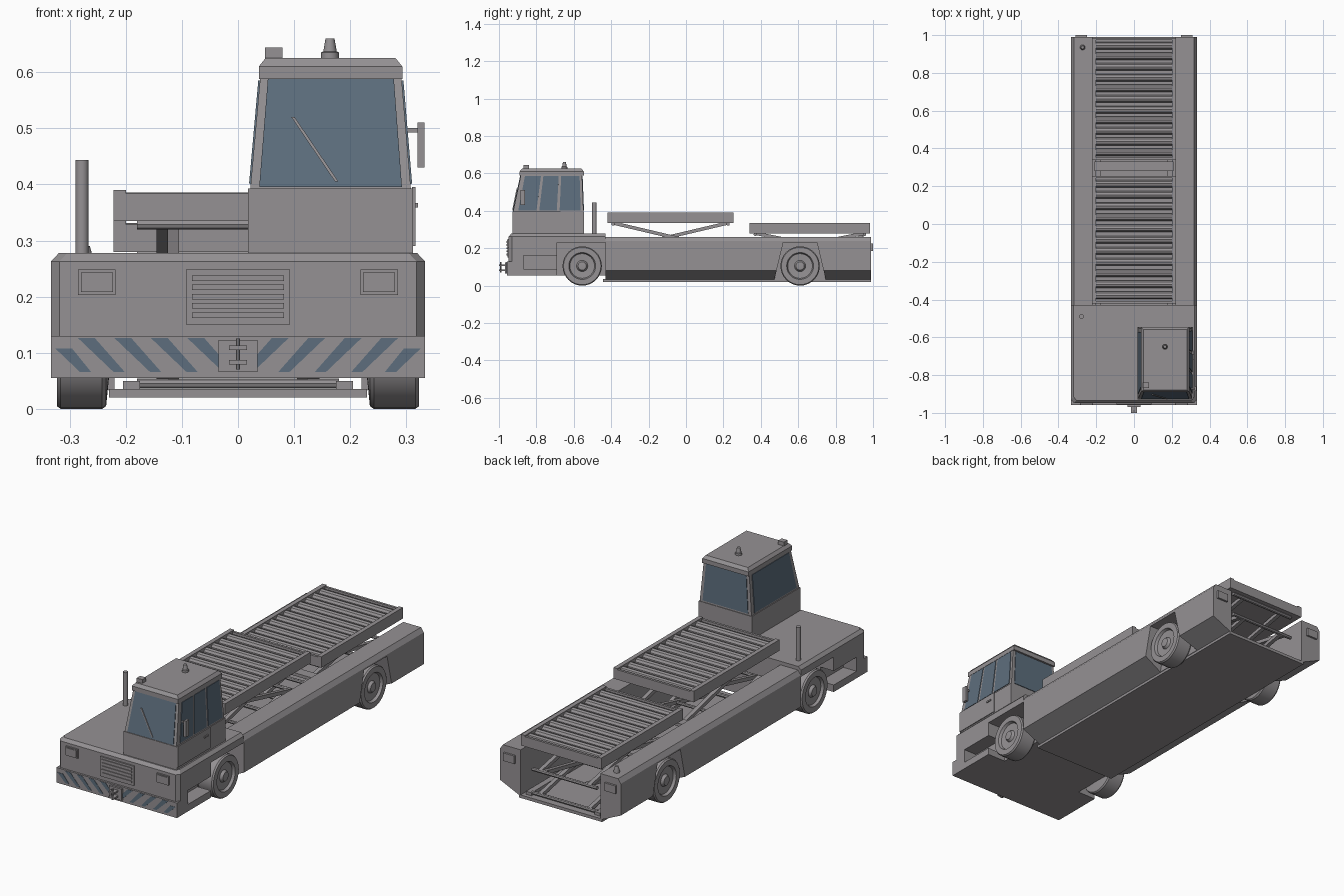
import bpy, bmesh, math
from mathutils import Vector

old = bpy.data.objects.get("Cube")
if old:
    bpy.data.objects.remove(old, do_unlink=True)


def material(name, rgb):
    m = bpy.data.materials.new(name)
    m.use_nodes = True
    m.diffuse_color = (*rgb, 1)
    m.node_tree.nodes["Principled BSDF"].inputs["Base Color"].default_value = (*rgb, 1)
    return m


GREY = material("body grey", (0.30, 0.285, 0.295))
BLUE = material("glass blue", (0.11, 0.155, 0.205))


def finish(name, bm, mat=GREY):
    bmesh.ops.recalc_face_normals(bm, faces=bm.faces)
    me = bpy.data.meshes.new(name)
    bm.to_mesh(me)
    bm.free()
    me.materials.append(mat)
    ob = bpy.data.objects.new(name, me)
    bpy.context.collection.objects.link(ob)
    return ob


def hull(name, points, mat=GREY):
    bm = bmesh.new()
    for p in points:
        bm.verts.new(p)
    bmesh.ops.convex_hull(bm, input=bm.verts)
    bmesh.ops.dissolve_limit(bm, angle_limit=0.01, verts=bm.verts, edges=bm.edges)
    return finish(name, bm, mat)


def box(name, x, y, z, mat=GREY):
    return hull(name, [(a, b, c) for a in x for b in y for c in z], mat)


def bar(name, p, q, width, height):
    """Flat bar between two points lying in the same y-z plane."""
    p, q = Vector(p), Vector(q)
    up = Vector((1, 0, 0)).cross(q - p).normalized() * height / 2
    side = Vector((width / 2, 0, 0))
    return hull(name, [e + i * up + j * side for e in (p, q) for i in (-1, 1) for j in (-1, 1)])


def lathe(name, profile, centre, axis, sides=24):
    """Turn (radius, distance) points about the given axis through centre."""
    bm = bmesh.new()
    vs = [bm.verts.new((r, 0, d)) for r, d in profile]
    edges = [bm.edges.new(e) for e in zip(vs, vs[1:])]
    bmesh.ops.spin(bm, geom=vs + edges, cent=(0, 0, 0), axis=(0, 0, 1),
                   angle=math.tau, steps=sides, use_duplicate=False)
    bmesh.ops.remove_doubles(bm, verts=bm.verts, dist=1e-5)
    rot = Vector((0, 0, 1)).rotation_difference(Vector(axis)).to_matrix()
    bmesh.ops.rotate(bm, matrix=rot, verts=bm.verts)
    bmesh.ops.translate(bm, vec=centre, verts=bm.verts)
    ob = finish(name, bm)
    for o in bpy.context.selected_objects:
        o.select_set(False)
    ob.select_set(True)
    bpy.context.view_layer.objects.active = ob
    bpy.ops.object.shade_smooth_by_angle(angle=math.radians(35))
    return ob


def rod(name, x, y, z, r, sides=8):
    return lathe(name, [(0, x[0]), (r, x[0]), (r, x[1]), (0, x[1])], (0, y, z), (1, 0, 0), sides)


def cut(ob, cutters):
    for c in cutters:
        mod = ob.modifiers.new("cut", "BOOLEAN")
        mod.operation, mod.solver, mod.object = "DIFFERENCE", "EXACT", c
    dg = bpy.context.evaluated_depsgraph_get()
    me = bpy.data.meshes.new_from_object(ob.evaluated_get(dg))
    ob.modifiers.clear()
    ob.data = me
    for c in cutters:
        bpy.data.objects.remove(c, do_unlink=True)


# Front body with chamfered front corners and top edge
W = 0.333
pts = []
for z, i in ((0.055, 0), (0.263, 0), (0.278, 0.014)):
    for s in (-1, 1):
        pts += [(s * (W - i), -0.43, z), (s * (W - i), -0.93 + i, z), (s * (W - 0.015 - i), -0.948 + i, z)]
body = hull("front_body", pts)
cutters = []
for s in (-1, 1):
    cutters.append(hull("arch_cutter", [(s * x, y, z) for x in (0.232, 0.4)
                                        for y, z in ((-0.69, 0), (-0.69, 0.23), (-0.42, 0.23), (-0.42, 0))]))
    cutters.append(box("step_cutter", (s * 0.26, s * 0.4), (-0.87, -0.68), (0.09, 0.16)))
cut(body, cutters)

# Side beams with rear wheel arches, and the low floor between them
for s, side in ((-1, "right"), (1, "left")):
    section = [(0.22, 0.26), (0.318, 0.26), (W, 0.238), (W, 0.08), (0.23, 0.033), (0.22, 0.033)]
    beam = hull(side + "_beam", [(s * x, y, z) for x, z in section for y in (-0.43, 0.99)])
    cut(beam, [hull("arch_cutter", [(s * x, y, z) for x in (0.232, 0.4) for y, z in
                                    ((0.465, 0), (0.52, 0.23), (0.70, 0.23), (0.755, 0))])])
    box(side + "_tail_light", (s * 0.25, s * 0.31), (0.985, 1.0), (0.185, 0.225))
    box(side + "_floor_rail", (s * 0.175, s * 0.205), (-0.43, 0.97), (0.03, 0.05))
    # Headlights: frame with raised lens
    box(side + "_headlight_frame", (s * 0.218, s * 0.285), (-0.955, -0.94), (0.203, 0.248))
    box(side + "_headlight", (s * 0.223, s * 0.28), (-0.958, -0.94), (0.208, 0.243))
    # Wheels with sunken rims and hubs
    for y, end in ((-0.555, "front"), (0.61, "rear")):
        prof = [(0, 0.225), (0.1, 0.235), (0.105, 0.242), (0.105, 0.316), (0.1, 0.323), (0.072, 0.323),
                (0.066, 0.31), (0.03, 0.308), (0.022, 0.321), (0, 0.323)]
        lathe(f"{end}_{side}_wheel", prof, (0, y, 0.105), (s, 0, 0), 32)
box("floor_plate", (-0.23, 0.23), (-0.445, 0.99), (0.02, 0.035))
box("well_cross_beam", (-0.21, 0.21), (0.28, 0.33), (0.235, 0.25))

# Bumper with mirrored warning stripes
box("bumper", (-W, W), (-0.958, -0.9), (0.055, 0.13))
for s in (-1, 1):
    for i in range(5):
        x = 0.35 - i * 0.065
        top, low = 0.126, 0.066
        if i == 0:
            x, top = 0.326, 0.108
        d = (top - low) * 1.05
        hull("bumper_stripe", [(s * a, y, z) for y in (-0.957, -0.9595) for a, z in
                               ((x, top), (x - 0.03, top), (x - d, low), (x - d - 0.02, low))], BLUE)

# Tow hitch
box("hitch_plate", (-0.035, 0.035), (-0.968, -0.95), (0.066, 0.123))
for z in (0.083, 0.109):
    box("hitch_jaw", (-0.016, 0.016), (-1.0, -0.96), (z - 0.004, z + 0.004))
lathe("hitch_pin", [(0, 0.07), (0.004, 0.07), (0.004, 0.125), (0, 0.125)], (0, -0.99, 0), (0, 0, 1), 8)

# Radiator grille
box("grille_frame", (-0.093, 0.093), (-0.955, -0.94), (0.15, 0.248))
for i in range(5):
    z = 0.162 + i * 0.0165
    box("grille_slat", (-0.082, 0.082), (-0.959, -0.95), (z, z + 0.01))

# Cab: base, tapered window section, roof cap
box("cab_base", (0.018, 0.312), (-0.928, -0.545), (0.27, 0.393))
box("door_lower_panel", (0.31, 0.316), (-0.925, -0.67), (0.29, 0.395))
box("door_handle", (0.312, 0.321), (-0.72, -0.69), (0.359, 0.367))
LOW = [(0.022, -0.925), (0.308, -0.925), (0.308, -0.548), (0.022, -0.548)]
TOP = [(0.040, -0.882), (0.291, -0.882), (0.291, -0.556), (0.040, -0.556)]
hull("cab_frame", [(*p, 0.393) for p in LOW] + [(*p, 0.595) for p in TOP])
hull("cab_roof", [(x, y, z) for z, i in ((0.588, 0), (0.61, 0), (0.625, 0.012))
                  for x in (0.037 + i, 0.293 - i) for y in (-0.89 + i, -0.546 - i)])


def pane(name, side, u0, u1, v0=0.04, v1=0.95):
    """Thin glass plate on one sloping cab side; u runs along it, v up."""
    a, b = [Vector((*LOW[(side + k) % 4], 0.393)) for k in (0, 1)]
    c, d = [Vector((*TOP[(side + k) % 4], 0.595)) for k in (0, 1)]
    n = (b - a).cross(c - a).normalized() * 0.003
    pts = [a.lerp(b, u).lerp(c.lerp(d, u), v) for u in (u0, u1) for v in (v0, v1)]
    hull(name, [p + k * n for p in pts for k in (-1, 1)], BLUE)


pane("windscreen", 0, 0.055, 0.945, 0.01, 0.98)
for u0, u1 in ((0.07, 0.33), (0.37, 0.62), (0.66, 0.96)):
    pane("left_window", 1, u0, u1)
pane("rear_window", 2, 0.06, 0.94)
pane("right_window", 3, 0.06, 0.94)

# Windscreen wiper
hull("wiper", [(x + i, y + j, z) for x, y, z in ((0.098, -0.902, 0.52), (0.176, -0.925, 0.405))
               for i in (-0.003, 0.003) for j in (-0.004, 0.004)])

# Mirror, roof beacon, roof lamp, exhaust and rear marker
box("mirror_arm", (0.295, 0.325), (-0.876, -0.868), (0.493, 0.501))
box("mirror", (0.32, 0.332), (-0.885, -0.86), (0.43, 0.51))
lathe("roof_beacon", [(0, 0.62), (0.016, 0.62), (0.016, 0.635), (0.012, 0.637), (0.008, 0.66), (0, 0.66)],
      (0.164, -0.65, 0), (0, 0, 1), 12)
box("roof_lamp", (0.048, 0.079), (-0.868, -0.84), (0.61, 0.644))
lathe("exhaust_pipe", [(0, 0.27), (0.012, 0.27), (0.012, 0.444), (0, 0.444)], (-0.278, -0.49, 0), (0, 0, 1), 12)
lathe("rear_marker", [(0, 0.25), (0.014, 0.25), (0.014, 0.268), (0.008, 0.29), (0, 0.29)],
      (-0.272, 0.935, 0), (0, 0, 1), 12)


# Roller platforms on two-stage scissor lifts
def platform(name, y0, y1, z0, z1):
    for s in (-1, 1):
        box(name + "_side_rail", (s * 0.2, s * 0.222), (y0, y1), (z0, z1))
    for a in (y0, y1 - 0.012):
        box(name + "_end_rail", (-0.2, 0.2), (a, a + 0.012), (z0, z1 - 0.006))
    box(name + "_deck", (-0.2, 0.2), (y0, y1), (z0, z0 + 0.012))
    count = 11
    pitch = (y1 - y0 - 0.024) / count
    for i in range(count):
        rod(name + "_roller", (-0.2, 0.2), y0 + 0.012 + (i + 0.5) * pitch, z1 - 0.025, 0.021, 10)
    a, b, floor = y0 + 0.03, y1 - 0.03, 0.045
    mid = (floor + z0) / 2
    for lo, hi in ((floor, mid), (mid, z0)):
        for s in (-1, 1):
            bar(name + "_scissor_arm", (s * 0.115, a, lo), (s * 0.115, b, hi), 0.02, 0.018)
            bar(name + "_scissor_arm", (s * 0.135, a, hi), (s * 0.135, b, lo), 0.02, 0.018)
        rod(name + "_pivot_rod", (-0.145, 0.145), (a + b) / 2, (lo + hi) / 2, 0.008)
    for z in (floor, mid, z0 - 0.006):
        for y in (a, b):
            rod(name + "_cross_rod", (-0.18, 0.18), y, z, 0.009)


platform("front_platform", -0.42, 0.255, 0.335, 0.39)
platform("rear_platform", 0.34, 0.985, 0.28, 0.335)
